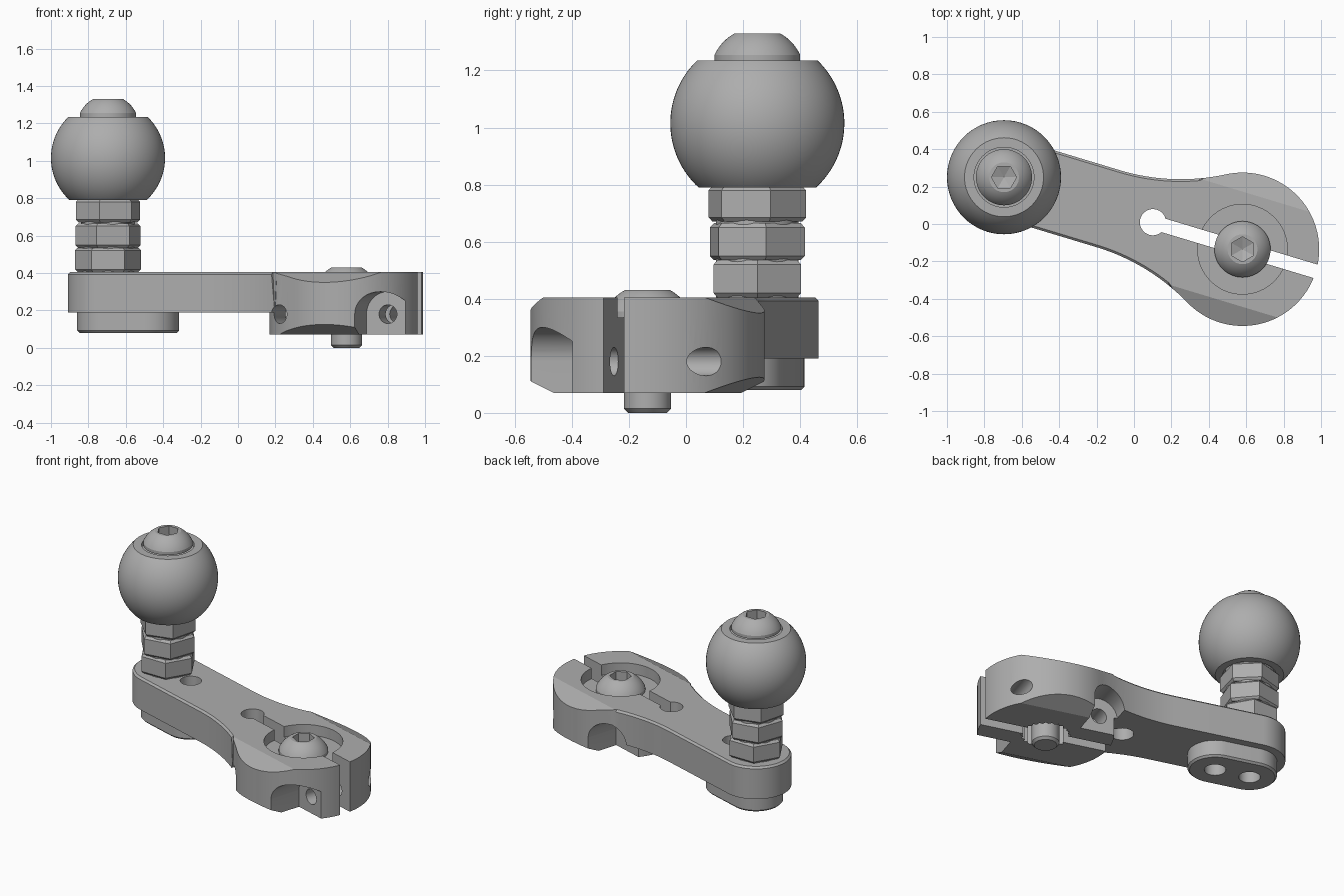
import bpy, bmesh
from math import sin, cos, pi, radians, atan2, sqrt, hypot
from mathutils import Matrix

if "Cube" in bpy.data.objects:
    bpy.data.objects.remove(bpy.data.objects["Cube"])

GREY = (0.42, 0.42, 0.42, 1)
steel = bpy.data.materials.new("steel_grey")
steel.use_nodes = True
steel.diffuse_color = GREY
steel.node_tree.nodes["Principled BSDF"].inputs["Base Color"].default_value = GREY

# Lever frame: origin at the clamp axis, +u towards the slot's open end
AXIS = (0.58, -0.135)
STUD = (-0.695, 0.25)
LENGTH = hypot(STUD[0] - AXIS[0], STUD[1] - AXIS[1])
TURN = atan2(AXIS[1] - STUD[1], AXIS[0] - STUD[0])
LEVER = Matrix.Translation((*AXIS, 0)) @ Matrix.Rotation(TURN, 4, 'Z')


def arc(cx, cy, r, a0, a1, n):
    return [(cx + r * cos(a0 + (a1 - a0) * i / n), cy + r * sin(a0 + (a1 - a0) * i / n))
            for i in range(n + 1)]


def ring(cx, cy, r, n=64, start=0.0):
    return arc(cx, cy, r, start, start + 2 * pi, n)[:-1]


def make(name, bm, matrix=None):
    bmesh.ops.recalc_face_normals(bm, faces=bm.faces)
    mesh = bpy.data.meshes.new(name)
    bm.to_mesh(mesh)
    bm.free()
    mesh.materials.append(steel)
    obj = bpy.data.objects.new(name, mesh)
    bpy.context.collection.objects.link(obj)
    if matrix:
        obj.matrix_world = matrix
    return obj


def prism(name, points, z0, z1, matrix=None):
    bm = bmesh.new()
    face = bm.faces.new([bm.verts.new((x, y, z0)) for x, y in points])
    out = bmesh.ops.extrude_face_region(bm, geom=[face])
    top = [v for v in out["geom"] if isinstance(v, bmesh.types.BMVert)]
    bmesh.ops.translate(bm, verts=top, vec=(0, 0, z1 - z0))
    return make(name, bm, matrix)


def lathe(name, profile, x, y, n=64, turn=0.0):
    """Revolve (radius, height) points; the ends close on the axis or as a bore."""
    bm = bmesh.new()
    rows = []
    for r, z in profile:
        if r == 0:
            rows.append([bm.verts.new((0, 0, z))] * n)
        else:
            rows.append([bm.verts.new((px, py, z)) for px, py in ring(0, 0, r, n, turn)])
    for a, b in zip(rows, rows[1:]):
        for i in range(n):
            j = (i + 1) % n
            corners = dict.fromkeys([a[i], a[j], b[j], b[i]])
            bm.faces.new(list(corners))
    return make(name, bm, Matrix.Translation((x, y, 0)))


def cut(obj, *cutters):
    for cutter in cutters:
        cutter.hide_render = True
        mod = obj.modifiers.new("cut", 'BOOLEAN')
        mod.operation, mod.solver, mod.object = 'DIFFERENCE', 'EXACT', cutter
    bpy.context.view_layer.update()
    baked = bpy.data.meshes.new_from_object(
        obj.evaluated_get(bpy.context.evaluated_depsgraph_get()))
    obj.modifiers.clear()
    obj.data = baked
    for cutter in cutters:
        bpy.data.objects.remove(cutter)


def smooth(obj):
    bpy.ops.object.select_all(action='DESELECT')
    obj.select_set(True)
    bpy.context.view_layer.objects.active = obj
    bpy.ops.object.shade_smooth_by_angle(angle=radians(20))


# Lever outline: round stud end, straight arm, concave fillets, round clamp
TOP, ARM_BASE, CLAMP_BASE = 0.405, 0.19, 0.07
R_CLAMP, R_END, U_FILLET = 0.41, 0.215, -0.75
R_FIL = (U_FILLET ** 2 + R_END ** 2 - R_CLAMP ** 2) / (2 * (R_CLAMP - R_END))
V_FIL = R_END + R_FIL
touch = atan2(V_FIL, U_FILLET)
outline = arc(0, 0, R_CLAMP, -touch, touch, 72)
outline += arc(U_FILLET, V_FIL, R_FIL, touch - pi, -pi / 2, 16)[1:]
outline += arc(-LENGTH, 0, R_END, pi / 2, 3 * pi / 2, 32)
outline += arc(U_FILLET, -V_FIL, R_FIL, pi / 2, pi - touch, 16)[:-1]
lever = prism("lever_arm", outline, CLAMP_BASE, TOP, LEVER)

# Fine chamfer along the arm's upper rim
bm = bmesh.new()
bm.from_mesh(lever.data)
rim = [e for e in bm.edges if all(v.co.z > TOP - 0.001 and v.co.x < -0.3 for v in e.verts)]
bmesh.ops.bevel(bm, geom=rim, offset=0.012, segments=1, affect='EDGES')
bm.to_mesh(lever.data)
bm.free()

# Underside step that leaves the clamp thicker than the arm
step = arc(0, 0, R_CLAMP + 0.001, touch, 2 * pi - touch, 48)
step += [(-0.25, -0.7), (-1.8, -0.7), (-1.8, 0.7), (-0.25, 0.7)]
cutters = [prism("step_cutter", step, -0.1, ARM_BASE, LEVER)]

# Slot, relief hole, washer recess, plain bore, splined bore and spare stud hole
slot = [(-0.48, -0.0375), (0.6, -0.0375), (0.6, 0.0375), (-0.48, 0.0375)]
spline = [(r * cos(2 * pi * i / 48), r * sin(2 * pi * i / 48))
          for i, r in enumerate([0.135, 0.15] * 24)]
SPARE = -LENGTH + 0.225
cutters += [prism("slot_cutter", slot, -0.1, 0.6, LEVER),
            prism("relief_cutter", ring(-0.5, 0, 0.07), -0.1, 0.6, LEVER),
            prism("recess_cutter", ring(0, 0, 0.24), 0.335, 0.6, LEVER),
            prism("spline_cutter", spline, -0.1, 0.28, LEVER),
            prism("spare_hole_cutter", ring(SPARE, 0, 0.065, 32), -0.1, 0.6, LEVER)]

# Features repeated by half a turn: sloped flanks, pinch-screw hole and pocket
ACROSS = Matrix(((1, 0, 0, 0), (0, 0, -1, 0), (0, 1, 0, 0), (0, 0, 0, 1)))
ALONG = Matrix(((0, 0, 1, 0), (1, 0, 0, 0), (0, 1, 0, 0), (0, 0, 0, 1)))
pocket = arc(0.28, 0.18, 0.12, 0, pi, 32) + [(0.16, -0.1), (0.4, -0.1)]
flank_top = [(0.295, TOP), (0.525, TOP - 0.11), (0.525, 0.6), (0.295, 0.6)]
flank_low = [(0.295, CLAMP_BASE), (0.525, CLAMP_BASE + 0.11), (0.525, -0.2), (0.295, -0.2)]
for half in (0, pi):
    spin = LEVER @ Matrix.Rotation(half, 4, 'Z')
    cutters += [prism("flank_cutter", flank_top, -0.6, 0.6, spin @ ALONG),
                prism("flank_cutter", flank_low, -0.6, 0.6, spin @ ALONG),
                prism("pocket_cutter", pocket, 0.16, 0.6, spin @ ACROSS),
                prism("pinch_hole_cutter", ring(0.28, 0.18, 0.05, 32), -0.6, 0.6, spin @ ACROSS)]
cut(lever, *cutters)
smooth(lever)

# Foot under the stud end with two holes
foot_line = arc(SPARE, 0, 0.165, -pi / 2, pi / 2, 24) + arc(-LENGTH, 0, 0.165, pi / 2, 3 * pi / 2, 24)
foot = prism("lower_foot", foot_line, 0.08, ARM_BASE, LEVER)
bm = bmesh.new()
bm.from_mesh(foot.data)
bmesh.ops.bevel(bm, geom=[e for e in bm.edges if all(v.co.z < 0.1 for v in e.verts)],
                offset=0.012, segments=1, affect='EDGES')
bm.to_mesh(foot.data)
bm.free()
cut(foot, *[prism("foot_hole_cutter", ring(u, 0, 0.065, 32), -0.1, 0.3, LEVER)
            for u in (SPARE, -LENGTH)])
smooth(foot)


# Button-head screws with hexagonal sockets
def button_screw(name, x, y, seat, tip, shank, turn):
    centre, big = seat - 0.05, hypot(0.15, 0.07)
    dome = arc(0, centre, big, atan2(0.07, 0.15), atan2(0.145, 0.08), 10)
    profile = [(0, tip), (shank - 0.015, tip), (shank, tip + 0.015), (shank, seat), (0.15, seat)]
    screw = lathe(name, profile + dome + [(0, seat + 0.095)], x, y)
    socket = lathe("socket_cutter", [(0, seat + 0.01), (0.067, seat + 0.035),
                                     (0.067, seat + 0.2), (0, seat + 0.2)], x, y, 6, turn)
    cut(screw, socket)
    smooth(screw)


button_screw("clamp_screw", *AXIS, 0.335, 0, 0.083, pi / 6)
button_screw("ball_screw", *STUD, 1.235, 0.15, 0.065, 0)

# Ball with flat ends and shallow counterbores
BALL_Z, R_BALL, LOW, HIGH = 1.015, 0.305, 0.79, 1.235
a_low, a_high = [atan2(z - BALL_Z, sqrt(R_BALL ** 2 - (z - BALL_Z) ** 2)) for z in (LOW, HIGH)]
ball = lathe("ball_knob", [(0, LOW + 0.03), (0.16, LOW + 0.03), (0.16, LOW)]
             + arc(0, BALL_Z, R_BALL, a_low, a_high, 32)
             + [(0.16, HIGH), (0.16, HIGH - 0.03), (0, HIGH - 0.03)], *STUD)
smooth(ball)

# Stud neck and three stacked hexagonal nuts
neck = lathe("stud_neck", [(0, 0.39), (0.145, 0.39), (0.145, 0.83), (0, 0.83)], *STUD)
smooth(neck)
for name, z0, z1, turn in (("lower_nut", 0.405, 0.535, 0), ("middle_nut", 0.535, 0.665, 10),
                           ("upper_nut", 0.67, 0.795, 15)):
    R, C = 0.177, 0.015
    lathe(name, [(0, z0), (R - C, z0), (R, z0 + C), (R, z1 - C), (R - C, z1), (0, z1)],
          *STUD, 6, radians(turn))
